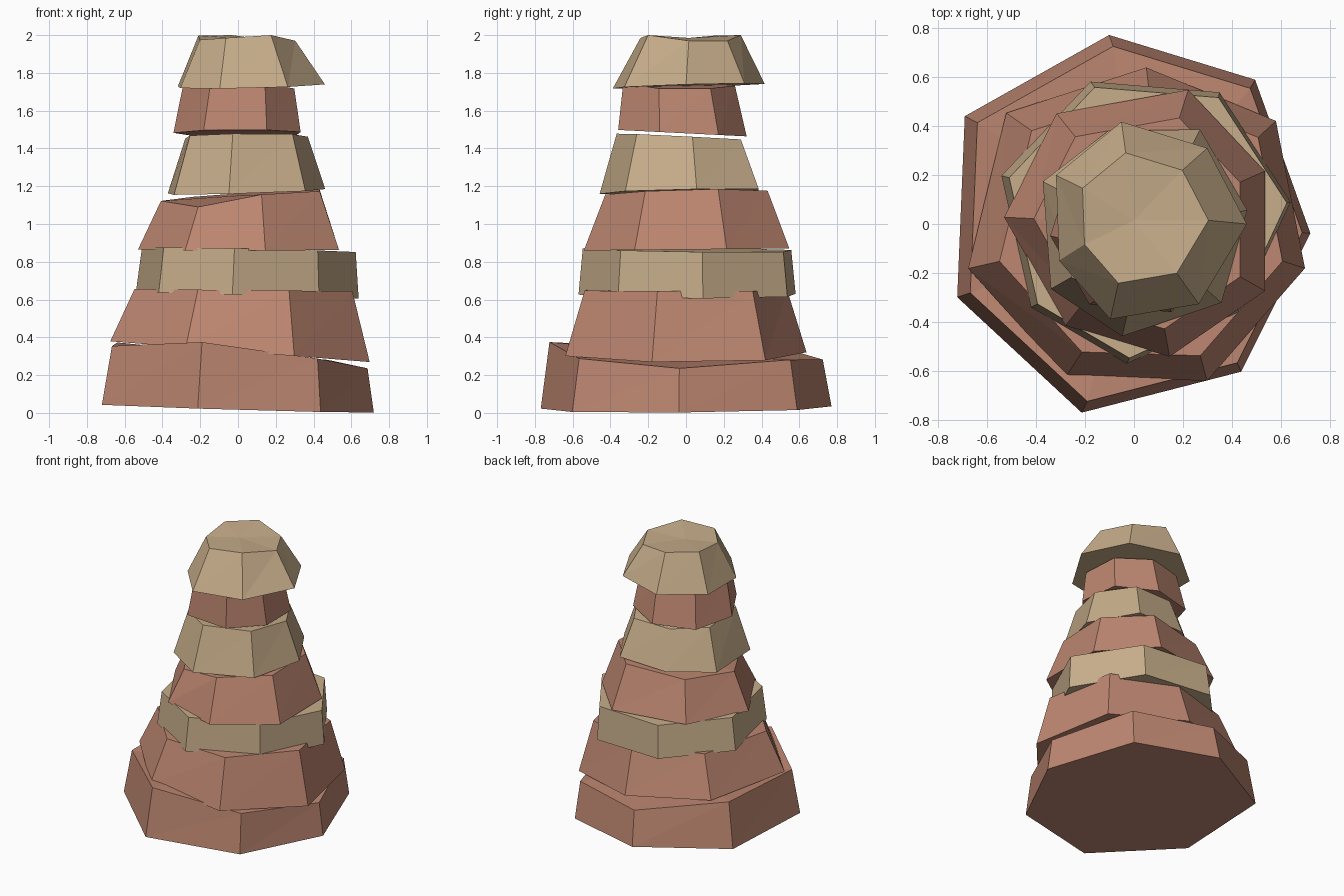
import bpy, bmesh, math

if "Cube" in bpy.data.objects:
    bpy.data.objects.remove(bpy.data.objects["Cube"])


def material(name, rgb):
    m = bpy.data.materials.new(name)
    m.diffuse_color = (*rgb, 1)
    m.use_nodes = True
    m.node_tree.nodes["Principled BSDF"].inputs["Base Color"].default_value = m.diffuse_color
    return m


RED = material("red_clay_rock", (0.51, 0.24, 0.165))
TAN = material("tan_sandstone", (0.57, 0.42, 0.255))


def rock(name, mat, angles, radii, taper, shift, low, high, lifts=(0,) * 7):
    """Seven-sided tapered slab; low/high are tilted planes (z, slope x, slope y),
    lifts roughen the upper rim."""
    bm = bmesh.new()
    rings, hubs = [], []
    for level, (scale, (dx, dy), (z, sx, sy)) in enumerate(
            ((1, (0, 0), low), (taper, shift, high))):
        ring = []
        for angle, r, lift in zip(angles, radii, lifts):
            a = math.radians(angle)
            x, y = r * scale * math.cos(a) + dx, r * scale * math.sin(a) + dy
            ring.append(bm.verts.new((x, y, z + sx * x + sy * y + lift * level)))
        rings.append(ring)
        hubs.append(bm.verts.new((dx, dy, z + sx * dx + sy * dy)))
    n = len(radii)
    for i in range(n):
        j = (i + 1) % n
        b0, b1, t0, t1 = rings[0][i], rings[0][j], rings[1][i], rings[1][j]
        bm.faces.new((b0, b1, t1))
        bm.faces.new((b0, t1, t0))
        bm.faces.new((b1, b0, hubs[0]))
        bm.faces.new((t0, t1, hubs[1]))
    bmesh.ops.recalc_face_normals(bm, faces=bm.faces)
    me = bpy.data.meshes.new(name)
    bm.to_mesh(me)
    bm.free()
    me.materials.append(mat)
    bpy.context.collection.objects.link(bpy.data.objects.new(name, me))


# Slabs stacked from the ground up
rock("base_slab", RED, [-3, 50, 97.5, 147.5, 202.5, 254.5, 306],
     [.72, .768, .777, .818, .78, .798, .744],
     .94, (.01, 0), (.024, -.03, .01), (.31, -.08, -.02),
     [-.02, .02, -.02, .02, -.015, .035, 0])
rock("second_slab", RED, [-14.5, 36, 85.5, 139, 195, 246, 295],
     [.72, .715, .64, .69, .70, .68, .705],
     .84, (.02, 0), (.325, -.08, 0), (.65, -.01, 0))
rock("third_slab", TAN, [8, 57, 107, 160, 219, 267, 320],
     [.645, .64, .607, .575, .54, .57, .56],
     .96, (.01, 0), (.625, -.03, 0), (.865, -.02, -.01))
rock("fourth_slab", RED, [22, 68, 125, 177, 236, 285, 333],
     [.575, .59, .55, .53, .50, .56, .60],
     .79, (.01, 0), (.865, 0, .01), (1.15, .07, .03),
     [0, 0, 0, 0, -.035, .01, 0])
rock("fifth_slab", TAN, [7, 55, 105, 155, 218, 264, 318],
     [.465, .47, .395, .41, .43, .46, .48],
     .78, (.01, -.01), (1.17, .03, .02), (1.46, .01, -.05))
rock("sixth_slab", RED, [-23, 29, 81, 136, 188, 241, 293],
     [.36, .355, .325, .345, .345, .375, .39],
     .87, (.01, -.02), (1.48, 0, -.05), (1.735, -.06, 0),
     [0, 0, 0, 0, 0, -.02, .02])
rock("cap_slab", TAN, [0, 46, 97, 148, 206, 256, 309],
     [.46, .43, .42, .375, .34, .40, .42],
     .66, (0, .015), (1.73, .02, .03), (1.985, 0, 0),
     [-.015, -.015, .015, .012, -.01, 0, .015])
